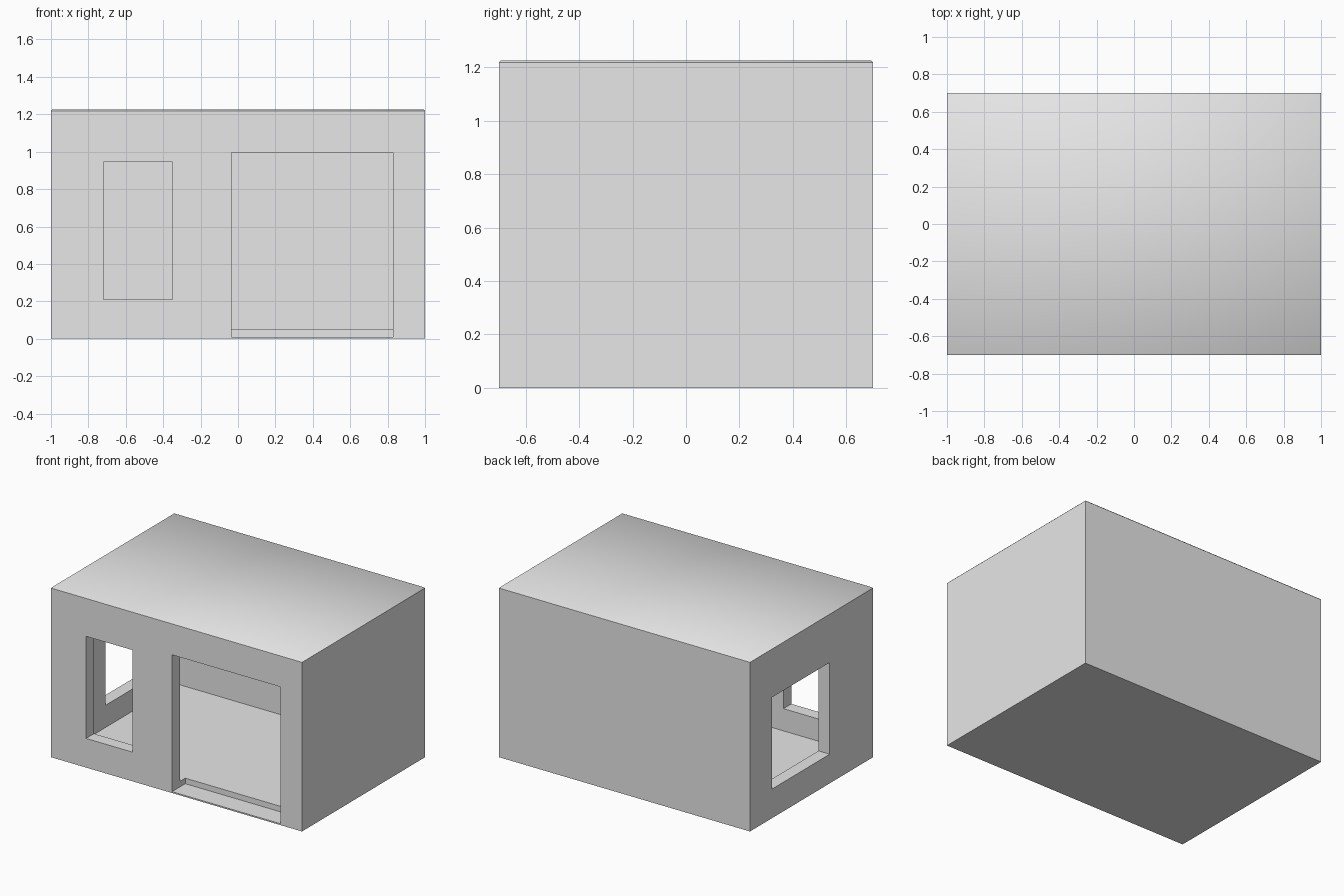
import bpy
import bmesh
from mathutils import Vector

if "Cube" in bpy.data.objects:
    bpy.data.objects.remove(bpy.data.objects["Cube"], do_unlink=True)

plaster = bpy.data.materials.new("plain_grey")
plaster.use_nodes = True
plaster.diffuse_color = (0.8, 0.8, 0.8, 1)
for node in plaster.node_tree.nodes:
    if node.type == "BSDF_PRINCIPLED":
        node.inputs["Base Color"].default_value = (0.8, 0.8, 0.8, 1)


def box(name, low, high, top_bevel=0):
    """Axis-aligned box between two corners, with optional chamfered top edges."""
    low, high = Vector(low), Vector(high)
    bm = bmesh.new()
    bmesh.ops.create_cube(bm, size=1)
    for v in bm.verts:
        v.co = Vector([(a + b) / 2 + c * (b - a) for a, b, c in zip(low, high, v.co)])
    if top_bevel:
        edges = [e for e in bm.edges if all(v.co.z > high.z - 0.001 for v in e.verts)]
        bmesh.ops.bevel(bm, geom=edges, offset=top_bevel, segments=1, affect="EDGES")
        # The roof blends softly into its chamfer, the walls stay flat
        bm.normal_update()
        for f in bm.faces:
            f.smooth = f.normal.z > 0.3
    mesh = bpy.data.meshes.new(name)
    bm.to_mesh(mesh)
    bm.free()
    mesh.materials.append(plaster)
    obj = bpy.data.objects.new(name, mesh)
    bpy.context.scene.collection.objects.link(obj)
    return obj


# Outer block of the building
shell = box("building_shell", (-1, -0.7, 0), (1, 0.7, 1.226), 0.008)

# Room, doorway with recessed threshold, and the two window openings
cutters = [
    box("room_cutter", (-0.91, -0.61, 0.05), (0.91, 0.61, 1.18)),
    box("door_cutter", (-0.035, -0.85, 0.01), (0.83, -0.55, 0.995)),
    box("front_window_cutter", (-0.72, -0.85, 0.21), (-0.35, -0.5, 0.945)),
    box("side_window_cutter", (-1.15, -0.207, 0.21), (-0.8, 0.447, 0.87)),
]
for cutter in cutters:
    cutter.hide_render = True
    cut = shell.modifiers.new(cutter.name, "BOOLEAN")
    cut.operation = "DIFFERENCE"
    cut.solver = "EXACT"
    cut.object = cutter

# Bake the openings into the shell and drop the cutters
bpy.context.view_layer.update()
graph = bpy.context.evaluated_depsgraph_get()
carved = bpy.data.meshes.new_from_object(shell.evaluated_get(graph))
shell.modifiers.clear()
shell.data = carved
for cutter in cutters:
    bpy.data.objects.remove(cutter, do_unlink=True)
